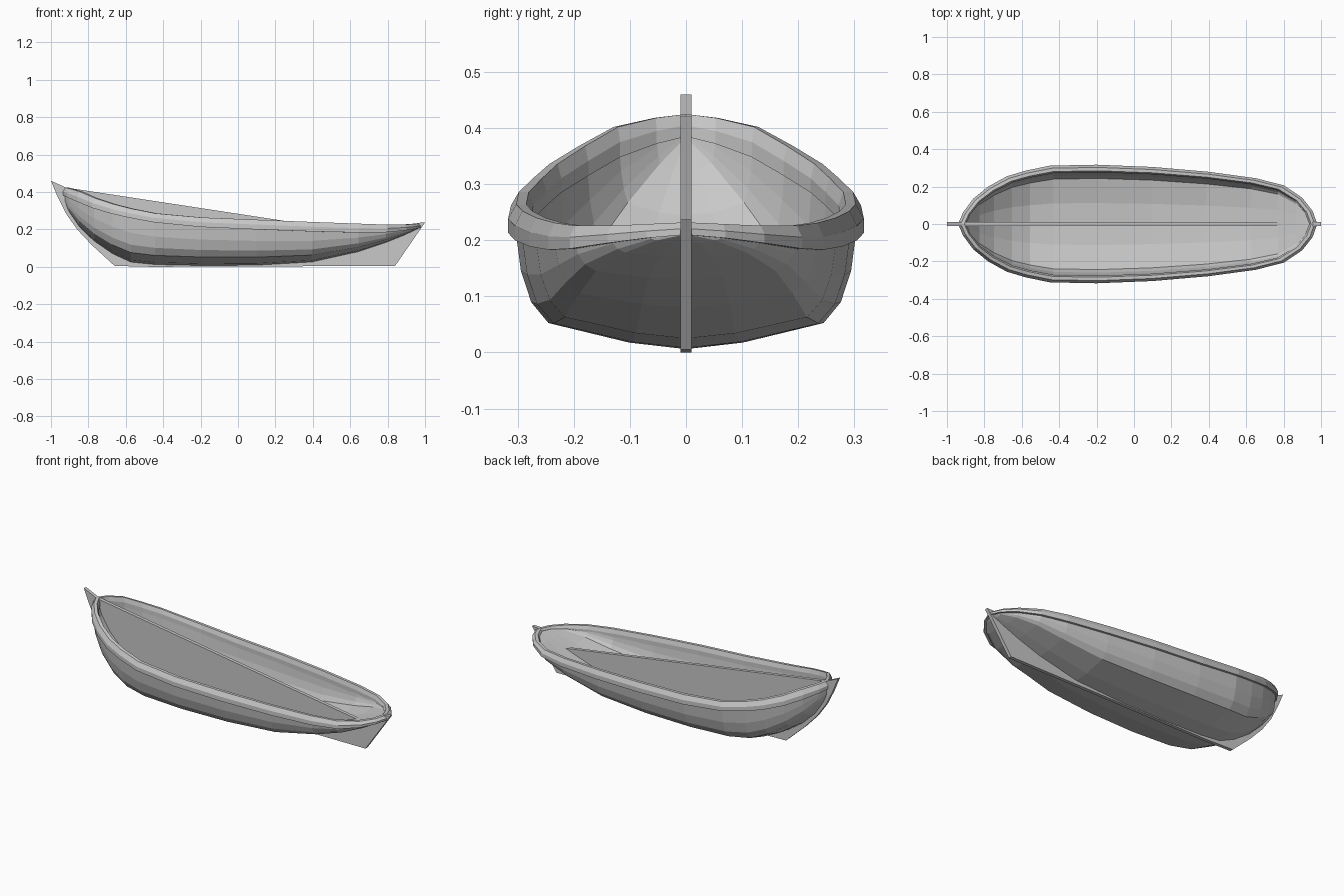
import bpy
import bmesh

default_cube = bpy.data.objects.get("Cube")
if default_cube:
    bpy.data.objects.remove(default_cube, do_unlink=True)

# One plain grey for the whole boat
grey = bpy.data.materials.new("plain_grey")
grey.use_nodes = True
colour = (0.58, 0.58, 0.58, 1)
grey.diffuse_color = colour
grey.node_tree.nodes["Principled BSDF"].inputs["Base Color"].default_value = colour

# Stations from bow to stern: x, half width, hull bottom, rail bottom, rail top
STATIONS = [
    (-.94, 0, .35, .385, .425),
    (-.915, .06, .295, .372, .418),
    (-.86, .135, .215, .348, .402),
    (-.78, .20, .138, .315, .368),
    (-.68, .255, .07, .285, .336),
    (-.58, .285, .024, .262, .311),
    (-.45, .312, .011, .238, .286),
    (-.2, .317, .006, .213, .264),
    (.1, .305, .008, .2, .252),
    (.4, .279, .025, .189, .24),
    (.65, .245, .08, .183, .231),
    (.8, .207, .13, .185, .226),
    (.9, .14, .17, .195, .226),
    (.955, .07, .195, .204, .229),
    (.98, 0, .208, .21, .232),
]

# Half cross-sections: share of width, share of height
OUTER_SECTION = [(0, 0), (.33, .05), (.8, .2), (.9, .36), (.96, .6), (1, 1)]
INNER_SECTION = [(0, 0), (.4, .03), (.87, .17), (.93, .36), (.97, .6), (1, 1)]
CENTRE = .02


def finish(name, bm):
    """Clean the mesh and turn it into a flat-shaded object."""
    bmesh.ops.remove_doubles(bm, verts=bm.verts, dist=.0005)
    bmesh.ops.recalc_face_normals(bm, faces=bm.faces)
    mesh = bpy.data.meshes.new(name)
    bm.to_mesh(mesh)
    bm.free()
    mesh.materials.append(grey)
    obj = bpy.data.objects.new(name, mesh)
    bpy.context.collection.objects.link(obj)
    return obj


def inset_point(x, width, inset):
    """Shrink the plan outline by roughly the same amount all round."""
    return CENTRE + (x - CENTRE) * (1 - inset), width * (1 - 3 * inset)


def loft(name, rows, closed=False):
    """Skin neighbouring rows of points with quads."""
    bm = bmesh.new()
    grid = [[bm.verts.new(p) for p in row] for row in rows]
    count = len(grid[0])
    for a, b in zip(grid, grid[1:]):
        for j in range(count if closed else count - 1):
            k = (j + 1) % count
            bm.faces.new((a[j], a[k], b[k], b[j]))
    return finish(name, bm)


def hull_skin(name, section, inset, lift):
    """Loft a full-width skin from bow to stern."""
    rows = []
    for x, width, bottom, rail_low, rail_high in STATIONS:
        px, w = inset_point(x, width, inset)
        top = (rail_low + rail_high) / 2
        low = min(bottom + lift, top)
        half = [(px, w * fw, low + (top - low) * fz) for fw, fz in section]
        other = [(px, -y, z) for px, y, z in reversed(half[1:])]
        rows.append(other + half)
    return loft(name, rows)


# Outer planking and inner lining
hull_skin("outer_hull", OUTER_SECTION, .011, 0)
lining = hull_skin("inner_lining", INNER_SECTION, .039, .03)
lining.data.flip_normals()

# Rail running round the whole rim, with a sloping shoulder
rail_rows = []
for side in (1, -1):
    for x, width, bottom, low, high in STATIONS[::side]:
        shoulder = low + (high - low) * .5
        profile = [(0, low), (0, shoulder), (.015, high), (.034, high),
                   (.043, shoulder), (.043, low)]
        row = []
        for inset, z in profile:
            px, w = inset_point(x, width, inset)
            row.append((px, side * w, z))
        rail_rows.append(row)
loft("rim_rail", rail_rows, closed=True)

# Upright centre board with raised prow, keel and stern fin
BOARD = [
    (-1, .46), (-.965, .375), (-.92, .285), (-.86, .2), (-.78, .115),
    (-.66, .005), (-.46, 0), (.84, .005), (1, .237), (.96, .235),
    (.9, .19), (.81, .16), (-.92, .424),
]
bm = bmesh.new()
half_thickness = .01
face = bm.faces.new([bm.verts.new((x, -half_thickness, z)) for x, z in BOARD])
extruded = bmesh.ops.extrude_face_region(bm, geom=[face], use_keep_orig=True)
moved = [v for v in extruded["geom"] if isinstance(v, bmesh.types.BMVert)]
bmesh.ops.translate(bm, verts=moved, vec=(0, 2 * half_thickness, 0))
finish("centre_keel", bm)
